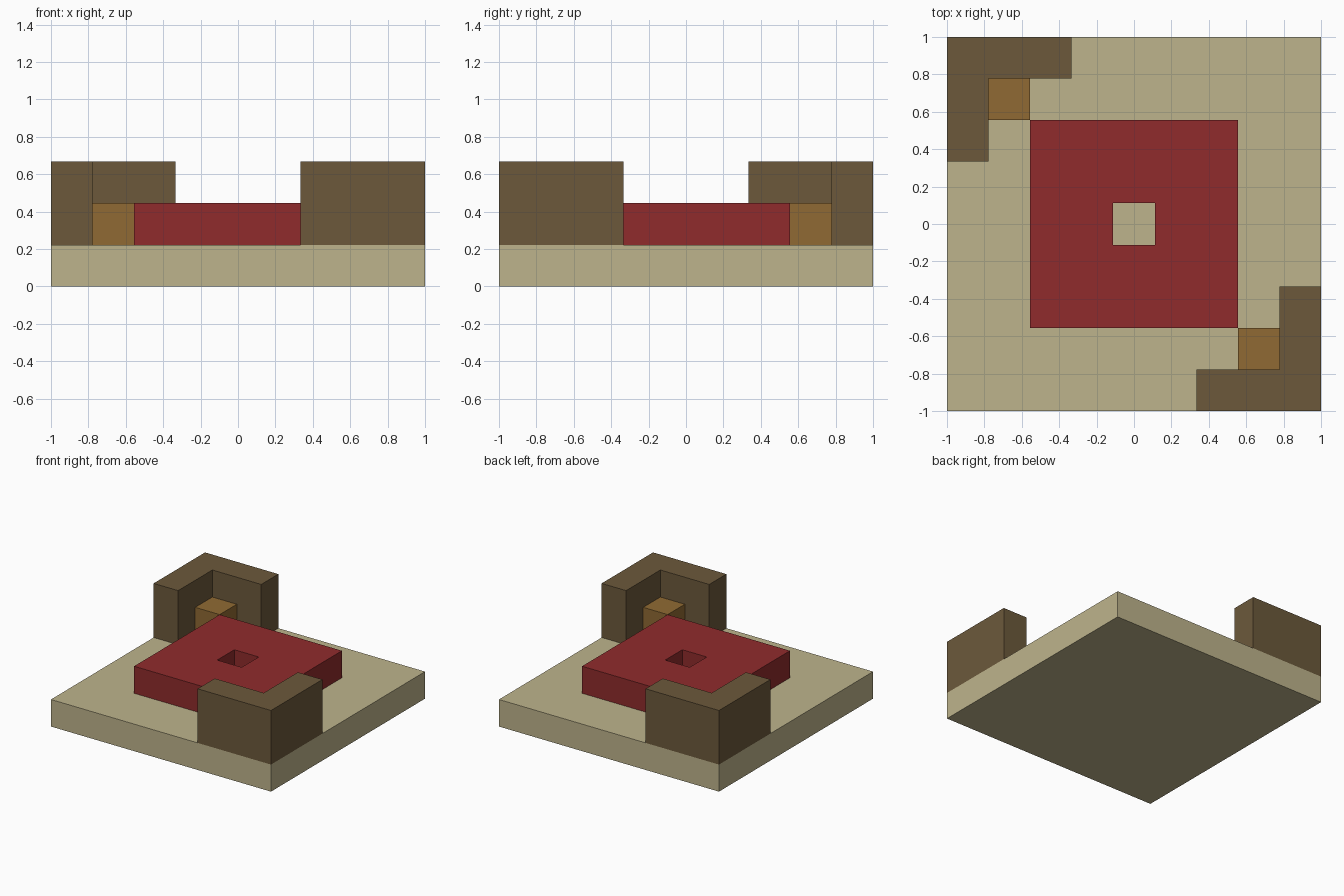
import bpy
import bmesh

U = 2 / 9  # block module

cube = bpy.data.objects.get("Cube")
if cube:
    bpy.data.objects.remove(cube, do_unlink=True)


def linear(c):
    c /= 255
    return c / 12.92 if c <= 0.04045 else ((c + 0.055) / 1.055) ** 2.4


def material(name, *rgb):
    colour = (*[linear(c) for c in rgb], 1)
    mat = bpy.data.materials.new(name)
    mat.use_nodes = True
    mat.diffuse_color = colour
    bsdf = mat.node_tree.nodes["Principled BSDF"]
    bsdf.inputs["Base Color"].default_value = colour
    bsdf.inputs["Roughness"].default_value = 0.9
    return mat


def prism(name, polygons, bottom, top, mat):
    """Extrude flat polygons, given in modules, into one closed solid."""
    bm = bmesh.new()
    for poly in polygons:
        bm.faces.new([bm.verts.new((x * U, y * U, bottom * U)) for x, y in poly])
    bmesh.ops.remove_doubles(bm, verts=bm.verts[:], dist=0.0001)
    result = bmesh.ops.extrude_face_region(bm, geom=bm.faces[:], use_keep_orig=True)
    raised = [g for g in result["geom"] if isinstance(g, bmesh.types.BMVert)]
    bmesh.ops.translate(bm, verts=raised, vec=(0, 0, (top - bottom) * U))
    bmesh.ops.recalc_face_normals(bm, faces=bm.faces[:])
    mesh = bpy.data.meshes.new(name)
    bm.to_mesh(mesh)
    bm.free()
    mesh.materials.append(mat)
    obj = bpy.data.objects.new(name, mesh)
    bpy.context.collection.objects.link(obj)
    return obj


def square(r):
    return [(-r, -r), (r, -r), (r, r), (-r, r)]


sand = material("sand", 190, 180, 140)
brown = material("dark_brown", 108, 89, 59)
red = material("deep_red", 144, 43, 44)
ochre = material("ochre", 144, 106, 51)

# Ground slab
prism("base_slab", [square(4.5)], 0, 1, sand)

# Raised platform with a square hole through its middle
outer, inner = square(2.5), square(0.5)
ring = [[outer[i], outer[(i + 1) % 4], inner[(i + 1) % 4], inner[i]] for i in range(4)]
prism("centre_platform", ring, 1, 2, red)

# Corner walls with a small block in the nook, on two opposite corners
wall = [(1.5, -4.5), (4.5, -4.5), (4.5, -1.5), (3.5, -1.5), (3.5, -3.5), (1.5, -3.5)]
block = [(2.5, -3.5), (3.5, -3.5), (3.5, -2.5), (2.5, -2.5)]
for place, s in (("front_left", 1), ("back_right", -1)):
    prism(place + "_corner_wall", [[(s * x, s * y) for x, y in wall]], 1, 3, brown)
    prism(place + "_corner_block", [[(s * x, s * y) for x, y in block]], 1, 2, ochre)
